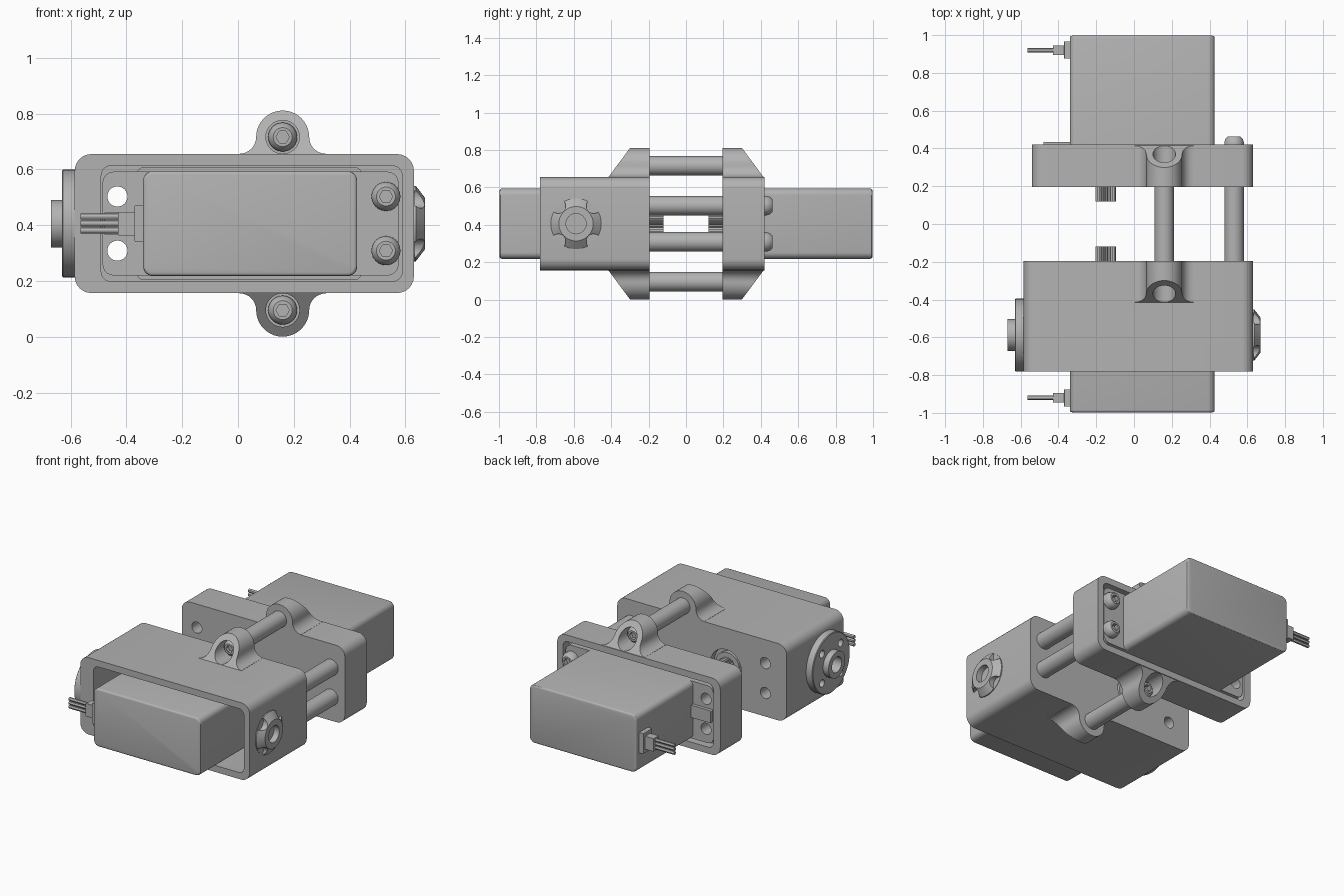
import bpy, bmesh, math
from mathutils import Vector, Matrix

if "Cube" in bpy.data.objects:
    bpy.data.objects.remove(bpy.data.objects["Cube"])

ZC = 0.406           # height of the shared centre line
EAR_X = 0.16
EAR_DZ = 0.31
SCREW_X = 0.53
SCREW_DZ = 0.097
SHAFT_X = -0.15
HINGE_Y = -0.588

grey = bpy.data.materials.new("plain_grey")
grey.use_nodes = True
grey.diffuse_color = (0.45, 0.45, 0.45, 1)
grey.node_tree.nodes["Principled BSDF"].inputs["Base Color"].default_value = grey.diffuse_color


def finish(name, bm):
    bmesh.ops.recalc_face_normals(bm, faces=bm.faces)
    mesh = bpy.data.meshes.new(name)
    bm.to_mesh(mesh)
    bm.free()
    mesh.materials.append(grey)
    ob = bpy.data.objects.new(name, mesh)
    bpy.context.collection.objects.link(ob)
    return ob


def prism_bm(points, y0, y1):
    """Extrude an (x, z) outline along y."""
    bm = bmesh.new()
    face = bm.faces.new([bm.verts.new((x, y0, z)) for x, z in points])
    ext = bmesh.ops.extrude_face_region(bm, geom=[face])
    verts = [v for v in ext["geom"] if isinstance(v, bmesh.types.BMVert)]
    bmesh.ops.translate(bm, verts=verts, vec=(0, y1 - y0, 0))
    bmesh.ops.recalc_face_normals(bm, faces=bm.faces)
    return bm


def prism(name, points, y0, y1, bevel=0):
    bm = prism_bm(points, y0, y1)
    if bevel:
        rim = [e for e in bm.edges if all(abs(v.co.y - y1) < 1e-5 for v in e.verts)]
        bmesh.ops.bevel(bm, geom=rim, offset=bevel, segments=3, profile=0.5, affect='EDGES')
    return finish(name, bm)


def arc(cx, cz, r, a0, a1, n):
    angles = [math.radians(a0 + (a1 - a0) * i / n) for i in range(n + 1)]
    return [(cx + r * math.cos(a), cz + r * math.sin(a)) for a in angles]


def round_rect(x0, x1, half_z, r):
    pts = []
    corners = [(x1 - r, half_z - r), (x0 + r, half_z - r),
               (x0 + r, r - half_z), (x1 - r, r - half_z)]
    for i, (x, z) in enumerate(corners):
        pts += arc(x, ZC + z, r, 90 * i, 90 * i + 90, 6)
    return pts


def turned(name, start, axis, profile, segments=32):
    """Lathe (distance, radius) pairs about an axis through start; closed by end caps."""
    bm = bmesh.new()
    rings = []
    for dist, r in profile:
        rings.append([bm.verts.new((r * math.cos(2 * math.pi * i / segments),
                                    r * math.sin(2 * math.pi * i / segments), dist))
                      for i in range(segments)])
    for a, b in zip(rings, rings[1:]):
        for i in range(segments):
            j = (i + 1) % segments
            bm.faces.new((a[i], a[j], b[j], b[i]))
    bm.faces.new(rings[0])
    bm.faces.new(rings[-1])
    turn = Vector((0, 0, 1)).rotation_difference(Vector(axis)).to_matrix().to_4x4()
    bmesh.ops.transform(bm, matrix=Matrix.Translation(start) @ turn, verts=bm.verts)
    return finish(name, bm)


def rod(name, x, z, y0, y1, r, segments=32):
    return turned(name, (x, y0, z), (0, 1, 0), [(0, r), (y1 - y0, r)], segments)


def combine(target, others, operation='DIFFERENCE'):
    for other in others:
        mod = target.modifiers.new("shape", 'BOOLEAN')
        mod.operation, mod.solver, mod.object = operation, 'EXACT', other
        bpy.context.view_layer.objects.active = target
        bpy.ops.object.modifier_apply(modifier=mod.name)
        bpy.data.objects.remove(other)


def ear(s, up):
    """Flared lug with a sloping outer face."""
    flare, r, z = 0.155, 0.095, EAR_DZ
    pts = [(-flare, 0.23)] + arc(-flare, z, 0.06, -90, 0, 8)
    pts += arc(0, z, r, 180, 0, 20) + arc(flare, z, 0.06, 180, 270, 8) + [(flare, 0.23)]
    bm = prism_bm([(EAR_X + x, ZC + up * zz) for x, zz in pts], s * 0.195, s * 0.415)
    bmesh.ops.bisect_plane(bm, geom=bm.verts[:] + bm.edges[:] + bm.faces[:], dist=1e-6,
                           plane_co=(0, s * 0.415, ZC + up * 0.249),
                           plane_no=(0, s * 0.155, up * 0.115), clear_outer=True)
    bmesh.ops.holes_fill(bm, edges=[e for e in bm.edges if e.is_boundary])
    return finish("ear", bm)


def screw(name, x, z, s, d):
    """Domed cap screw with a hex socket."""
    head = turned(name, (x, s * d, z), (0, s, 0),
                  [(0, 0.052), (0.02, 0.052), (0.038, 0.046), (0.05, 0.034)], 24)
    combine(head, [turned("socket", (x, s * (d + 0.025), z), (0, s, 0),
                          [(0, 0.024), (0.05, 0.024)], 6)])


def unit(side, s, left, depth):
    # Housing shell with lugs, cavity, servo pocket and bores
    shell = prism(side + "_housing", round_rect(left, 0.63, 0.249, 0.06), s * 0.195, s * depth)
    combine(shell, [ear(s, 1), ear(s, -1)], 'UNION')
    cuts = [prism("cavity", round_rect(-0.49, 0.588, 0.207, 0.035), s * 0.36, s * (depth + 0.1)),
            prism("pocket", round_rect(-0.36, 0.44, 0.2, 0.02), s * 0.235, s * 0.4),
            rod("shaft_hole", SHAFT_X, ZC, s * 0.15, s * 0.3, 0.11)]
    for up in (1, -1):
        cuts.append(rod("counterbore", EAR_X, ZC + up * EAR_DZ, s * 0.27, s * 0.5, 0.06))
        cuts.append(rod("left_hole", -0.432, ZC + up * SCREW_DZ, s * 0.1, s * 0.5, 0.036))
    combine(shell, cuts)

    # Servo body, mounting flange, output boss and splined shaft
    prism(side + "_servo_body", round_rect(-0.34, 0.427, 0.188, 0.035), s * 0.236, s * 0.997, 0.012)
    flange = prism(side + "_servo_flange", round_rect(-0.485, 0.575, 0.186, 0.04), s * 0.36, s * 0.412)
    combine(flange, [rod("left_hole", -0.432, ZC + up * SCREW_DZ, s * 0.3, s * 0.5, 0.036)
                     for up in (1, -1)])
    prism(side + "_flange_rib", round_rect(-0.48, -0.33, 0.04, 0.005), s * 0.41, s * 0.433)
    rod(side + "_output_boss", SHAFT_X, ZC, s * 0.21, s * 0.25, 0.085)
    teeth = 22
    spline = []
    for i in range(teeth * 2):
        a, r = math.pi * i / teeth, (0.055, 0.046)[i % 2]
        spline.append((SHAFT_X + r * math.cos(a), ZC + r * math.sin(a)))
    prism(side + "_splined_shaft", spline, s * 0.12, s * 0.24)

    # Cable plug and three wires
    y = 0.92
    prism(side + "_cable_collar", round_rect(-0.37, -0.33, 0.066, 0.004), s * (y - 0.045), s * (y + 0.045))
    prism(side + "_cable_plug", round_rect(-0.43, -0.36, 0.042, 0.004), s * (y - 0.026), s * (y + 0.026))
    for i in (-1, 0, 1):
        turned(side + "_wire", (-0.42, s * y, ZC + i * 0.025), (-1, 0, 0), [(0, 0.011), (0.145, 0.011)], 12)

    # Screws
    for up in (1, -1):
        screw(side + "_flange_screw", SCREW_X, ZC + up * SCREW_DZ, s, 0.412)
        screw(side + "_lug_screw", EAR_X, ZC + up * EAR_DZ, s, 0.268)


unit("front", -1, -0.585, 0.78)
unit("rear", 1, -0.54, 0.42)

# Standoff rods joining the two housings
for x, dz in ((EAR_X, EAR_DZ), (SCREW_X, SCREW_DZ)):
    for up in (1, -1):
        rod("standoff", x, ZC + up * dz, -0.2, 0.2, 0.052)


def corner_cutters(x0, x1, offset, r):
    return [turned("corner_hole", (x0, HINGE_Y + a * offset, ZC + b * offset), (1, 0, 0),
                   [(0, r), (x1 - x0, r)], 24) for a in (-1, 1) for b in (-1, 1)]


# Drive horn on the right side
horn = turned("drive_horn", (-0.58, HINGE_Y, ZC), (-1, 0, 0),
              [(0, 0.193), (0.047, 0.193), (0.051, 0.188), (0.051, 0.085), (0.09, 0.085)], 48)
combine(horn, corner_cutters(-0.7, -0.59, 0.095, 0.024)
        + [turned("bore", (-0.7, HINGE_Y, ZC), (1, 0, 0), [(0, 0.05), (0.09, 0.05)])])

# Conical idler hub on the left side, notched for its fasteners
hub = turned("idler_hub", (0.625, HINGE_Y, ZC), (1, 0, 0),
             [(0, 0.135), (0.012, 0.135), (0.045, 0.092)], 48)
combine(hub, corner_cutters(0.632, 0.75, 0.095, 0.04)
        + [turned("bore", (0.632, HINGE_Y, ZC), (1, 0, 0), [(0, 0.054), (0.1, 0.054)])])

# Smooth round surfaces, keep hard edges
bpy.ops.object.select_all(action='DESELECT')
for ob in bpy.context.scene.objects:
    if ob.type == 'MESH':
        ob.select_set(True)
        bpy.context.view_layer.objects.active = ob
bpy.ops.object.shade_smooth_by_angle(angle=math.radians(30))
